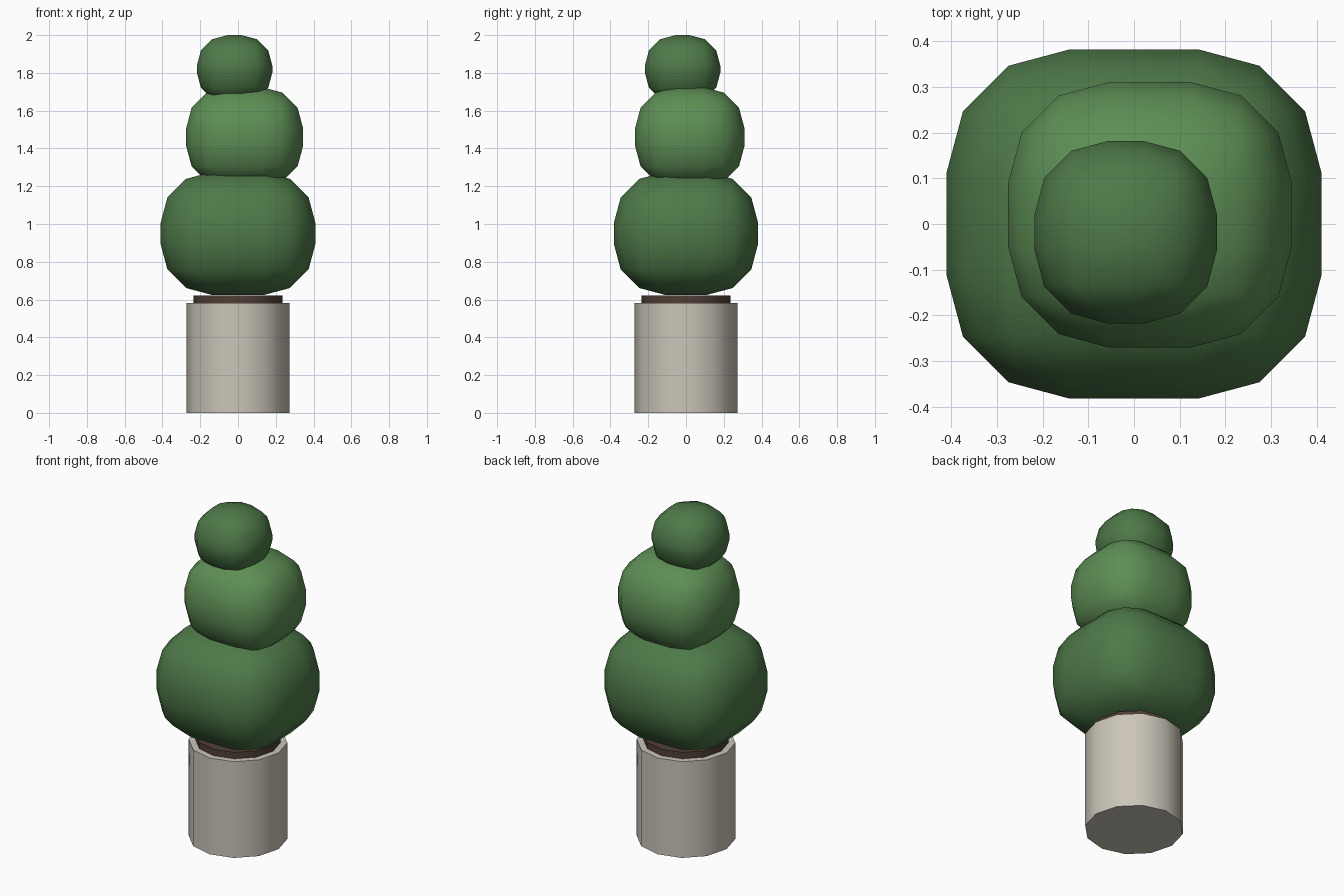
import bpy, bmesh, math

if "Cube" in bpy.data.objects:
    bpy.data.objects.remove(bpy.data.objects["Cube"])


def finish(name, bm, color, angle):
    mesh = bpy.data.meshes.new(name)
    bm.to_mesh(mesh)
    bm.free()
    obj = bpy.data.objects.new(name, mesh)
    bpy.context.collection.objects.link(obj)
    mat = bpy.data.materials.new(name + "_material")
    mat.diffuse_color = (*color, 1)
    mat.use_nodes = True
    mat.node_tree.nodes["Principled BSDF"].inputs["Base Color"].default_value = mat.diffuse_color
    mesh.materials.append(mat)
    bpy.ops.object.select_all(action='DESELECT')
    obj.select_set(True)
    bpy.context.view_layer.objects.active = obj
    bpy.ops.object.shade_smooth_by_angle(angle=math.radians(angle))
    return obj


def cylinder(name, radius, z0, z1, color):
    bm = bmesh.new()
    bmesh.ops.create_cone(bm, cap_ends=True, segments=12, radius1=radius,
                          radius2=radius, depth=z1 - z0)
    bmesh.ops.translate(bm, verts=bm.verts, vec=(0, 0, (z0 + z1) / 2))
    finish(name, bm, color, 40)


def rounded_block(name, center, half, radius, color):
    bm = bmesh.new()
    bmesh.ops.create_cube(bm, size=2)
    bmesh.ops.scale(bm, verts=bm.verts, vec=half)
    bmesh.ops.bevel(bm, geom=bm.edges[:], offset=radius, segments=3,
                    profile=0.5, affect='EDGES')
    bmesh.ops.translate(bm, verts=bm.verts, vec=center)
    finish(name, bm, color, 60)


# Pot and soil
cylinder("pot", 0.272, 0, 0.583, (0.60, 0.56, 0.48))
cylinder("soil", 0.235, 0.54, 0.622, (0.08, 0.05, 0.035))

# Three stacked clipped foliage tiers
DARK, LIGHT = (0.075, 0.19, 0.065), (0.11, 0.27, 0.09)
rounded_block("lower_foliage", (0, 0, 0.95), (0.41, 0.382, 0.325), 0.27, DARK)
rounded_block("middle_foliage", (0.035, 0.02, 1.46), (0.31, 0.29, 0.265), 0.22, LIGHT)
rounded_block("top_foliage", (-0.018, -0.018, 1.82), (0.2, 0.2, 0.18), 0.163, DARK)
